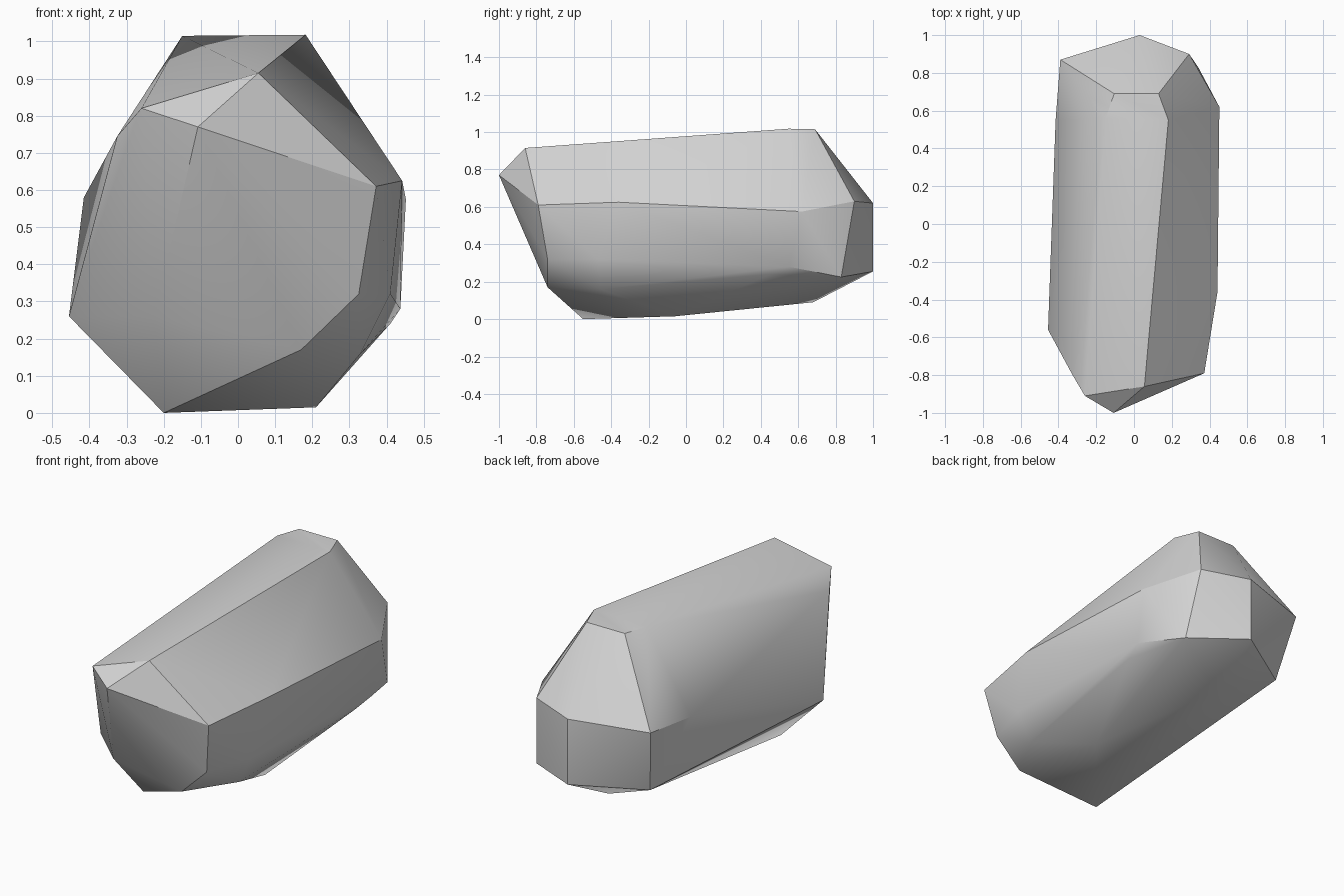
import bpy, bmesh, math

cube = bpy.data.objects.get("Cube")
if cube:
    bpy.data.objects.remove(cube)

# Grey stone material
stone = bpy.data.materials.new("grey_stone")
stone.use_nodes = True
grey = (0.67, 0.67, 0.67, 1)
stone.diffuse_color = grey
stone.node_tree.nodes["Principled BSDF"].inputs["Base Color"].default_value = grey

# Corners of the chiselled boulder, grouped by region
front_tip = [(-.108, -1, .77), (.055, -.86, .915), (-.26, -.91, .82), (-.325, -.8, .745)]
front_rim = [(.372, -.79, .61), (.325, -.74, .32), (.17, -.74, .17),
             (-.225, -.775, .26), (-.455, -.56, .26)]
sides = [(.442, -.36, .625), (.452, .62, .575), (.437, .55, .28), (.41, .45, .24),
         (.41, -.47, .32), (.33, -.46, .16), (-.415, .55, .58)]
underside = [(-.2, -.55, 0), (.21, -.06, .015), (0, .68, .09)]
top = [(.182, .55, 1.018), (.13, .69, 1.015), (-.105, .69, 1.015), (-.15, .56, 1.015)]
back = [(.292, .9, .63), (.03, 1, .62), (-.39, .87, .605),
        (.34, .83, .225), (.03, 1, .255), (-.325, .78, .235)]

# Wrap the corners in a convex skin
bm = bmesh.new()
for point in front_tip + front_rim + sides + underside + top + back:
    bm.verts.new(point)
bmesh.ops.convex_hull(bm, input=bm.verts)
loose = [v for v in bm.verts if not v.link_faces]
bmesh.ops.delete(bm, geom=loose, context="VERTS")
bmesh.ops.recalc_face_normals(bm, faces=bm.faces)

mesh = bpy.data.meshes.new("boulder")
bm.to_mesh(mesh)
bm.free()
mesh.materials.append(stone)
boulder = bpy.data.objects.new("boulder", mesh)
bpy.context.collection.objects.link(boulder)

# Soft shading over shallow angles, crisp along the ridges
bpy.ops.object.select_all(action="DESELECT")
boulder.select_set(True)
bpy.context.view_layer.objects.active = boulder
bpy.ops.object.shade_smooth_by_angle(angle=math.radians(30))

# The long crest on the upper right side is worn soft
for edge in mesh.edges:
    a, b = (mesh.vertices[i].co for i in edge.vertices)
    if max(a.x, b.x) < -.14 and min(a.z, b.z) > .8 and (a - b).length > 1:
        edge.use_edge_sharp = False
